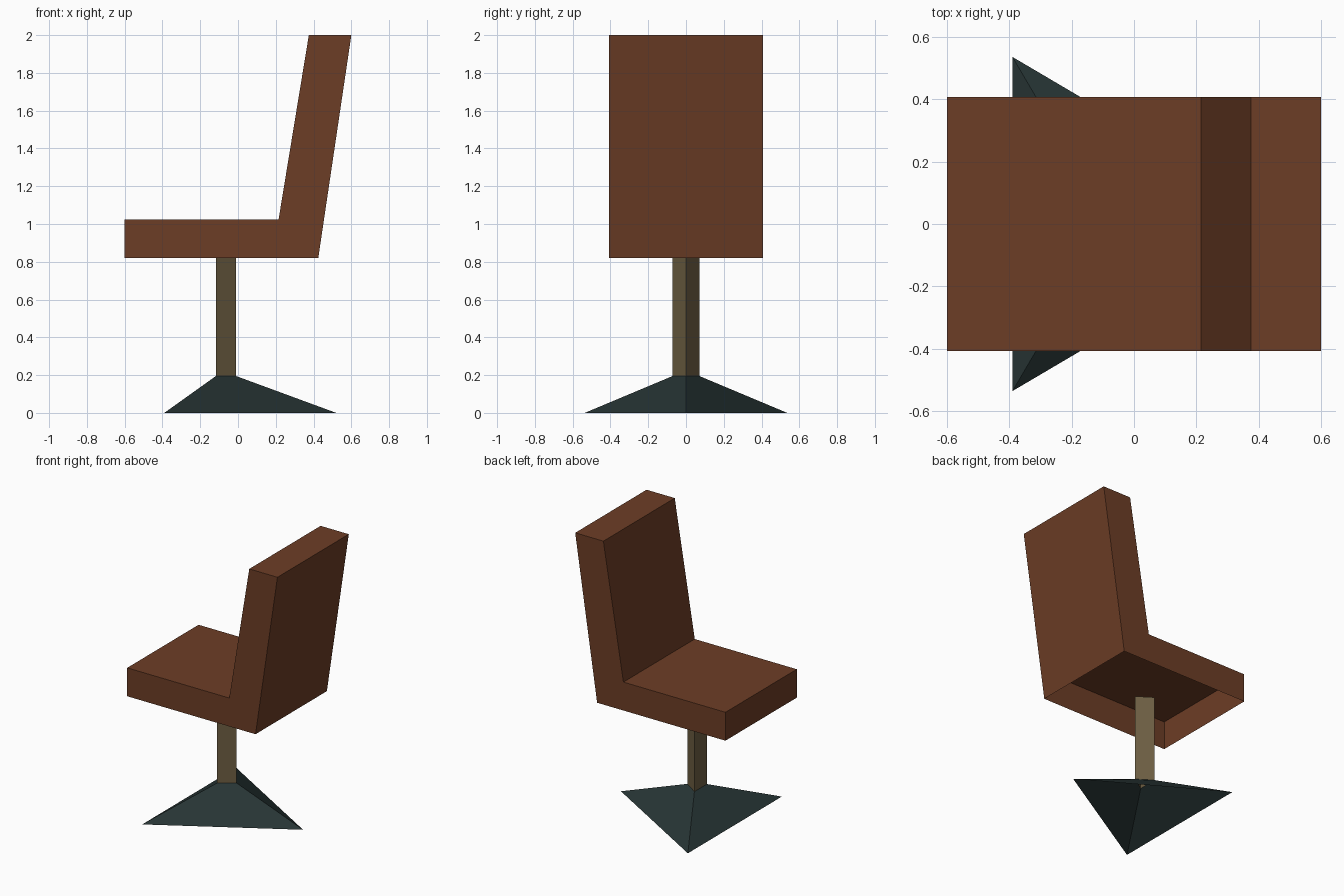
import bpy

if "Cube" in bpy.data.objects:
    bpy.data.objects.remove(bpy.data.objects["Cube"])


def material(name, rgb):
    m = bpy.data.materials.new(name)
    m.diffuse_color = (*rgb, 1.0)
    m.use_nodes = True
    m.node_tree.nodes["Principled BSDF"].inputs["Base Color"].default_value = m.diffuse_color
    return m


def add_object(name, verts, faces, mat):
    mesh = bpy.data.meshes.new(name)
    mesh.from_pydata(verts, [], faces)
    mesh.materials.append(mat)
    mesh.update()
    obj = bpy.data.objects.new(name, mesh)
    bpy.context.collection.objects.link(obj)
    return obj


def triangle(front_x, back_x, half_y, z):
    """Three corners, counter-clockwise seen from above."""
    return [(front_x, 0, z), (back_x, half_y, z), (back_x, -half_y, z)]


def open_tube(name, lower, upper, mat):
    """Side walls between two triangles, open at both ends."""
    faces = [(i, (i + 1) % 3, (i + 1) % 3 + 3, i + 3) for i in range(3)]
    return add_object(name, lower + upper, faces, mat)


brown = material("brown leather", (0.152, 0.047, 0.019))
bronze = material("dull bronze", (0.156, 0.115, 0.056))
dark = material("dark slate", (0.020, 0.035, 0.035))

# Seat and reclined back: one L profile, hollow and open underneath
profile = [(0.425, 0.82), (0.6, 2.0), (0.375, 2.0),
           (0.215, 1.025), (-0.6, 1.025), (-0.6, 0.82)]
n = len(profile)
half_width = 0.407
seat_verts = [(x, y, z) for y in (-half_width, half_width) for x, z in profile]
seat_faces = [(i, i + n, i + 1 + n, i + 1) for i in range(n - 1)]
seat_faces += [tuple(range(n)), tuple(reversed(range(n, 2 * n)))]
add_object("seat", seat_verts, seat_faces, brown)

# Triangular column and flared foot, both without caps
joint = (-0.01, -0.117, 0.071)
open_tube("column", triangle(*joint, 0.195), triangle(*joint, 0.82), bronze)
open_tube("foot", triangle(0.52, -0.39, 0.536, 0.0), triangle(*joint, 0.195), dark)

# Make every wall face outwards: the seat is an open shell, so fix it by hand
seat = bpy.data.objects["seat"].data
if seat.polygons[1].normal.z < 0:  # top of the back must point up
    for p in list(seat.polygons)[:n - 1]:
        p.flip()
